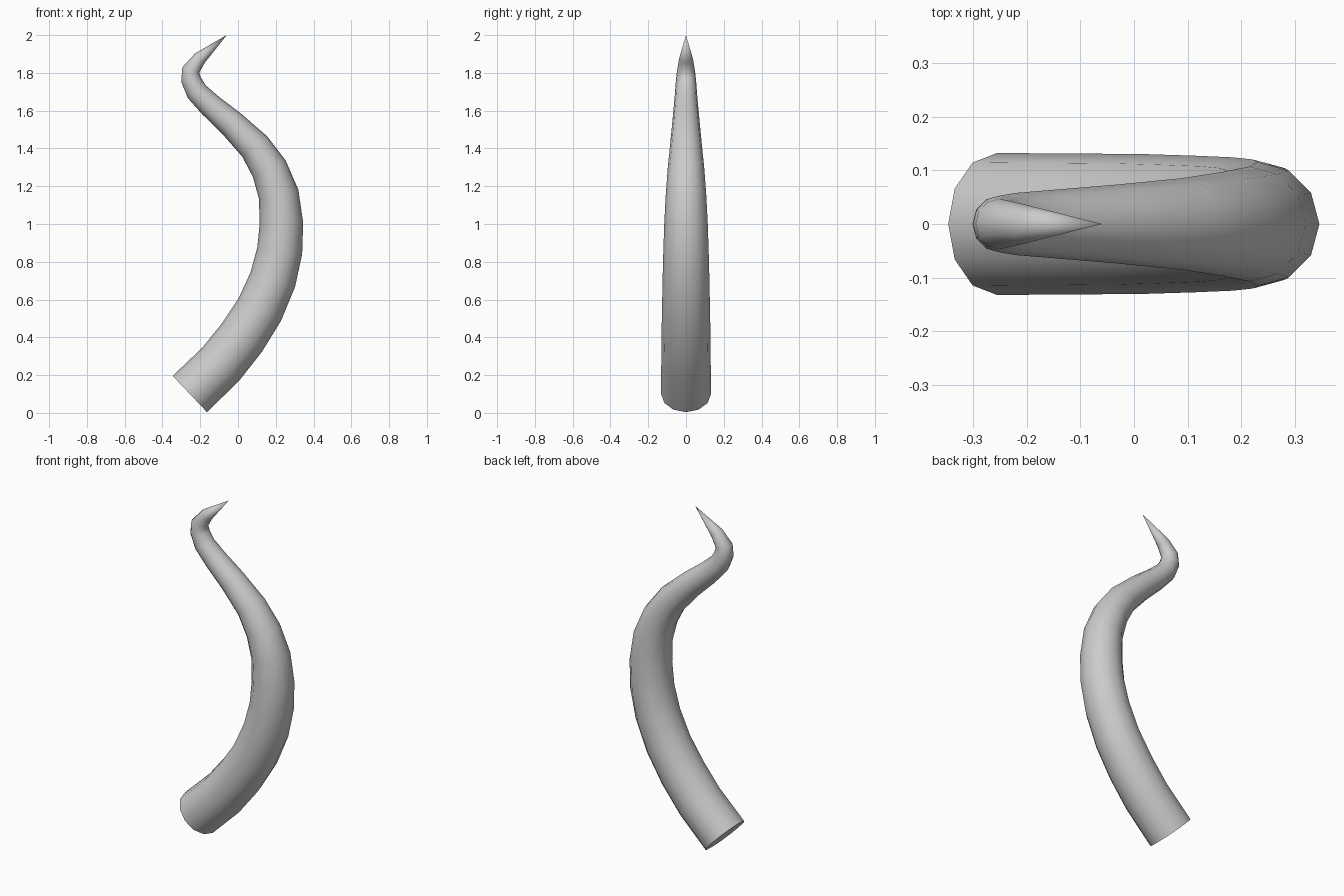
import bpy, bmesh, math
from mathutils import Vector

if "Cube" in bpy.data.objects:
    bpy.data.objects.remove(bpy.data.objects["Cube"])

SIDES = 12
# Horn spine: x, z, radius from the cut base towards the tip
SPINE = [(-.255, .10, .132), (-.091, .258, .131), (.021, .399, .130), (.115, .546, .127),
         (.184, .705, .124), (.221, .858, .120), (.230, 1.006, .115), (.215, 1.158, .107),
         (.166, 1.292, .097), (.088, 1.411, .085), (-.036, 1.533, .073), (-.145, 1.627, .064),
         (-.218, 1.700, .058), (-.249, 1.765, .053), (-.250, 1.815, .047), (-.202, 1.878, .036)]
TIP = (-.06, 0, 2.0)

pts = [Vector((x, 0, z)) for x, z, r in SPINE]
ends = pts + [Vector(TIP)]
bm = bmesh.new()

# Rings perpendicular to the spine
rings = []
for i, (x, z, r) in enumerate(SPINE):
    if i == 0:
        t = Vector((.727, 0, .687))
    else:
        t = ((ends[i] - ends[i - 1]).normalized() + (ends[i + 1] - ends[i]).normalized()).normalized()
    n = Vector((t.z, 0, -t.x))
    rings.append([bm.verts.new(pts[i] + r * (math.cos(a) * n + math.sin(a) * Vector((0, 1, 0))))
                  for a in (2 * math.pi * k / SIDES for k in range(SIDES))])

# Walls, pointed tip and flat base
for a, b in zip(rings, rings[1:]):
    for k in range(SIDES):
        j = (k + 1) % SIDES
        bm.faces.new((a[k], a[j], b[j], b[k]))
tip = bm.verts.new(TIP)
for k in range(SIDES):
    bm.faces.new((rings[-1][k], rings[-1][(k + 1) % SIDES], tip))
bm.faces.new(rings[0][::-1])
bmesh.ops.recalc_face_normals(bm, faces=bm.faces)

mesh = bpy.data.meshes.new("horn")
bm.to_mesh(mesh)
bm.free()
horn = bpy.data.objects.new("horn", mesh)
bpy.context.collection.objects.link(horn)
bpy.context.view_layer.objects.active = horn
horn.select_set(True)
bpy.ops.object.shade_smooth_by_angle(angle=math.radians(60))
